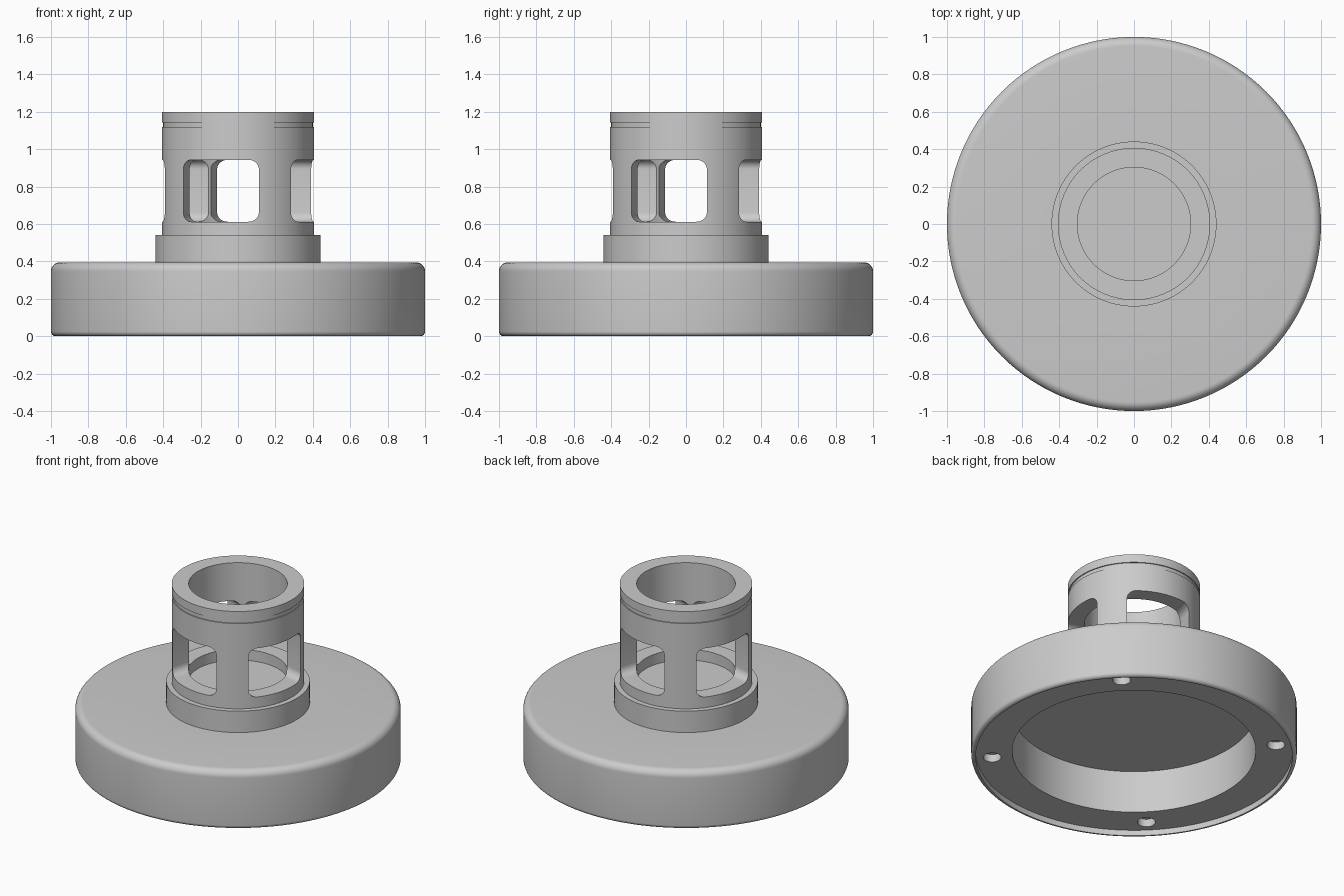
import bpy, bmesh, math
from mathutils import Matrix

if "Cube" in bpy.data.objects:
    bpy.data.objects.remove(bpy.data.objects["Cube"])

SEG = 128
grey = bpy.data.materials.new("plain_grey")
grey.diffuse_color = (0.6, 0.6, 0.6, 1)
grey.use_nodes = True
grey.node_tree.nodes["Principled BSDF"].inputs["Base Color"].default_value = grey.diffuse_color


def to_object(name, bm):
    bmesh.ops.remove_doubles(bm, verts=bm.verts, dist=1e-5)
    bmesh.ops.recalc_face_normals(bm, faces=bm.faces)
    me = bpy.data.meshes.new(name)
    bm.to_mesh(me)
    bm.free()
    me.materials.append(grey)
    ob = bpy.data.objects.new(name, me)
    bpy.context.collection.objects.link(ob)
    return ob


def arc(cx, cz, r, a0, a1, n=8):
    return [(cx + r * math.cos(math.radians(a0 + (a1 - a0) * i / n)),
             cz + r * math.sin(math.radians(a0 + (a1 - a0) * i / n))) for i in range(n + 1)]


def lathe(name, profile):
    bm = bmesh.new()
    verts = [bm.verts.new((r, 0, z)) for r, z in profile]
    edges = [bm.edges.new(p) for p in zip(verts, verts[1:])]
    bmesh.ops.spin(bm, geom=verts + edges, cent=(0, 0, 0), axis=(0, 0, 1),
                   angle=2 * math.pi, steps=SEG, use_merge=False)
    return to_object(name, bm)


def window_cutter(angle):
    # rounded rectangle pushed straight through the tube
    w, z0, z1, r = 0.209, 0.612, 0.943, 0.05
    pts = (arc(w - r, z1 - r, r, 0, 90) + arc(-w + r, z1 - r, r, 90, 180)
           + arc(-w + r, z0 + r, r, 180, 270) + arc(w - r, z0 + r, r, 270, 360))
    bm = bmesh.new()
    face = bm.faces.new([bm.verts.new((x, -0.6, z)) for x, z in pts])
    ext = bmesh.ops.extrude_face_region(bm, geom=[face])
    bmesh.ops.translate(bm, vec=(0, 1.2, 0),
                        verts=[g for g in ext["geom"] if isinstance(g, bmesh.types.BMVert)])
    bm.transform(Matrix.Rotation(math.radians(angle), 4, 'Z'))
    return to_object("window_cutter", bm)


def hole_cutter(angle):
    # shallow screw hole in the underside
    a = math.radians(angle)
    bm = bmesh.new()
    bmesh.ops.create_cone(bm, cap_ends=True, segments=32, radius1=0.055, radius2=0.055, depth=0.1,
                          matrix=Matrix.Translation((0.875 * math.cos(a), 0.875 * math.sin(a), 0.04)))
    return to_object("hole_cutter", bm)


# turned body: hollow underside, rim, disc, collar, grooved tube, blind bore
profile = ([(0, 0.325), (0.748, 0.325), (0.748, 0.038), (0.972, 0.038), (0.972, 0)]
           + arc(0.975, 0.025, 0.025, -90, 0)
           + arc(0.952, 0.347, 0.048, 0, 90)
           + [(0.441, 0.395), (0.441, 0.54), (0.407, 0.54),
              (0.407, 1.118), (0.4, 1.118), (0.4, 1.144), (0.407, 1.144),
              (0.407, 1.2), (0.303, 1.2), (0.303, 0.54), (0, 0.54)])
body = lathe("flanged_tube_housing", profile)

# cut the four windows and four screw holes
cutters = [window_cutter(a) for a in (-15, 75)] + [hole_cutter(45 + 90 * i) for i in range(4)]
bpy.context.view_layer.objects.active = body
for c in cutters:
    c.hide_render = True
    mod = body.modifiers.new("cut", 'BOOLEAN')
    mod.operation = 'DIFFERENCE'
    mod.solver = 'EXACT'
    mod.object = c
    bpy.ops.object.modifier_apply(modifier=mod.name)
    bpy.data.objects.remove(c)

bpy.ops.object.select_all(action='DESELECT')
body.select_set(True)
bpy.ops.object.shade_smooth_by_angle(angle=math.radians(30))
